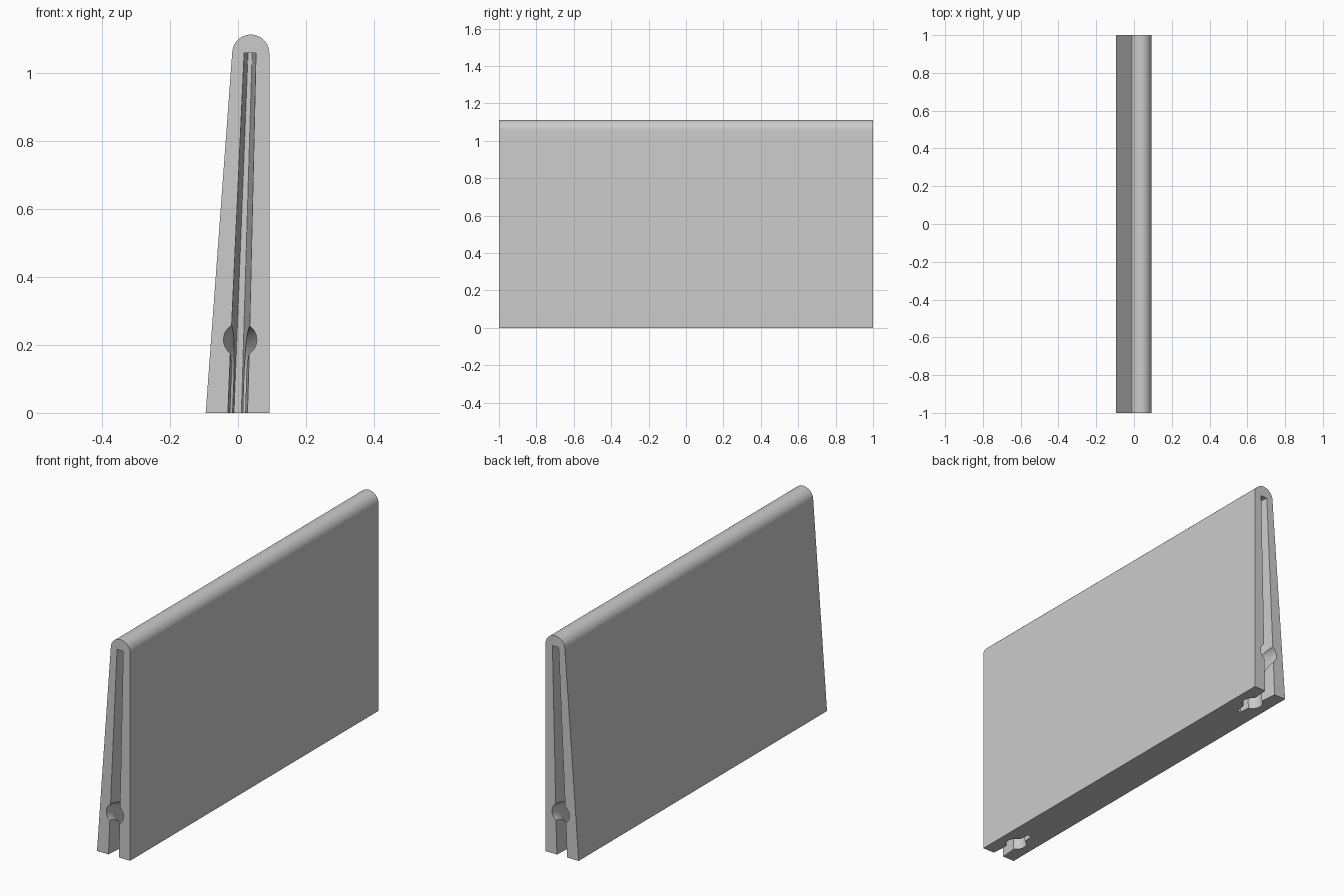
import bpy, bmesh
from math import sin, cos, pi, radians
from mathutils import Vector

cube = bpy.data.objects.get("Cube")
if cube:
    bpy.data.objects.remove(cube, do_unlink=True)

grey = bpy.data.materials.new("plain grey")
grey.use_nodes = True
colour = (0.6, 0.6, 0.6, 1)
grey.diffuse_color = colour
grey.node_tree.nodes["Principled BSDF"].inputs["Base Color"].default_value = colour


def add_object(name, bm):
    bmesh.ops.recalc_face_normals(bm, faces=bm.faces[:])
    mesh = bpy.data.meshes.new(name)
    bm.to_mesh(mesh)
    bm.free()
    mesh.materials.append(grey)
    obj = bpy.data.objects.new(name, mesh)
    bpy.context.collection.objects.link(obj)
    return obj


def lean(z):
    """x of the slot's centre line at height z."""
    return 0.0345 * z - 0.001


def wedge_body():
    # Tapered slab with a round top ridge
    r, cx, cz = 0.0545, 0.0375, 1.058
    points = [(-0.095, 0), (0.092, 0)]
    steps = 32
    end = pi - radians(4.3)
    for i in range(steps + 1):
        a = end * i / steps
        points.append((cx + r * cos(a), cz + r * sin(a)))
    bm = bmesh.new()
    face = bm.faces.new([bm.verts.new((x, -1, z)) for x, z in points])
    ext = bmesh.ops.extrude_face_region(bm, geom=[face])
    moved = [v for v in ext["geom"] if isinstance(v, bmesh.types.BMVert)]
    bmesh.ops.translate(bm, verts=moved, vec=(0, 2, 0))
    return add_object("wedge_body", bm)


def slot_cutter(side):
    # Slot that narrows with depth and towards the top
    depth, top, outside = 0.23, 1.058, 0.04
    bm = bmesh.new()
    for z, mouth, deep in ((0, 0.029, 0.011), (top, 0.0175, 0.006)):
        low = 0.04 if z == 0 else 0
        for d in (-outside, depth):
            half = mouth + (deep - mouth) * d / depth
            for s in (-1, 1):
                bm.verts.new((lean(z - low) + s * half, side * (1 - d), z - low))
    bmesh.ops.convex_hull(bm, input=bm.verts[:])
    return add_object("slot_cutter", bm)


def channel_cutter(side):
    # Round channel bending from the end face down to the underside
    bend, r, height, sides, steps = 0.13, 0.049, 0.215, 32, 14
    path = [(-0.04, height, 0)]
    for i in range(steps + 1):
        a = pi / 2 * i / steps
        path.append((bend * sin(a), height - bend + bend * cos(a), a))
    path.append((bend, -0.04, pi / 2))
    bm = bmesh.new()
    rings = []
    for d, z, a in path:
        ring = []
        for k in range(sides):
            t = 2 * pi * k / sides
            dd, zz = d + r * sin(t) * sin(a), z + r * sin(t) * cos(a)
            ring.append(bm.verts.new(Vector((lean(z) + r * cos(t), side * (1 - dd), zz))))
        rings.append(ring)
    for one, two in zip(rings, rings[1:]):
        for k in range(sides):
            n = (k + 1) % sides
            bm.faces.new((one[k], one[n], two[n], two[k]))
    bm.faces.new(rings[0])
    bm.faces.new(rings[-1])
    return add_object("channel_cutter", bm)


body = wedge_body()
bpy.ops.object.select_all(action="DESELECT")
body.select_set(True)
bpy.context.view_layer.objects.active = body

# Cut a slot and a channel into each end
for side in (-1, 1):
    for make in (slot_cutter, channel_cutter):
        cutter = make(side)
        cutter.hide_render = True
        mod = body.modifiers.new("cut", "BOOLEAN")
        mod.operation = "DIFFERENCE"
        mod.solver = "EXACT"
        mod.object = cutter
        bpy.ops.object.modifier_apply(modifier=mod.name)
        bpy.data.objects.remove(cutter, do_unlink=True)

bpy.ops.object.shade_smooth_by_angle(angle=radians(30))
